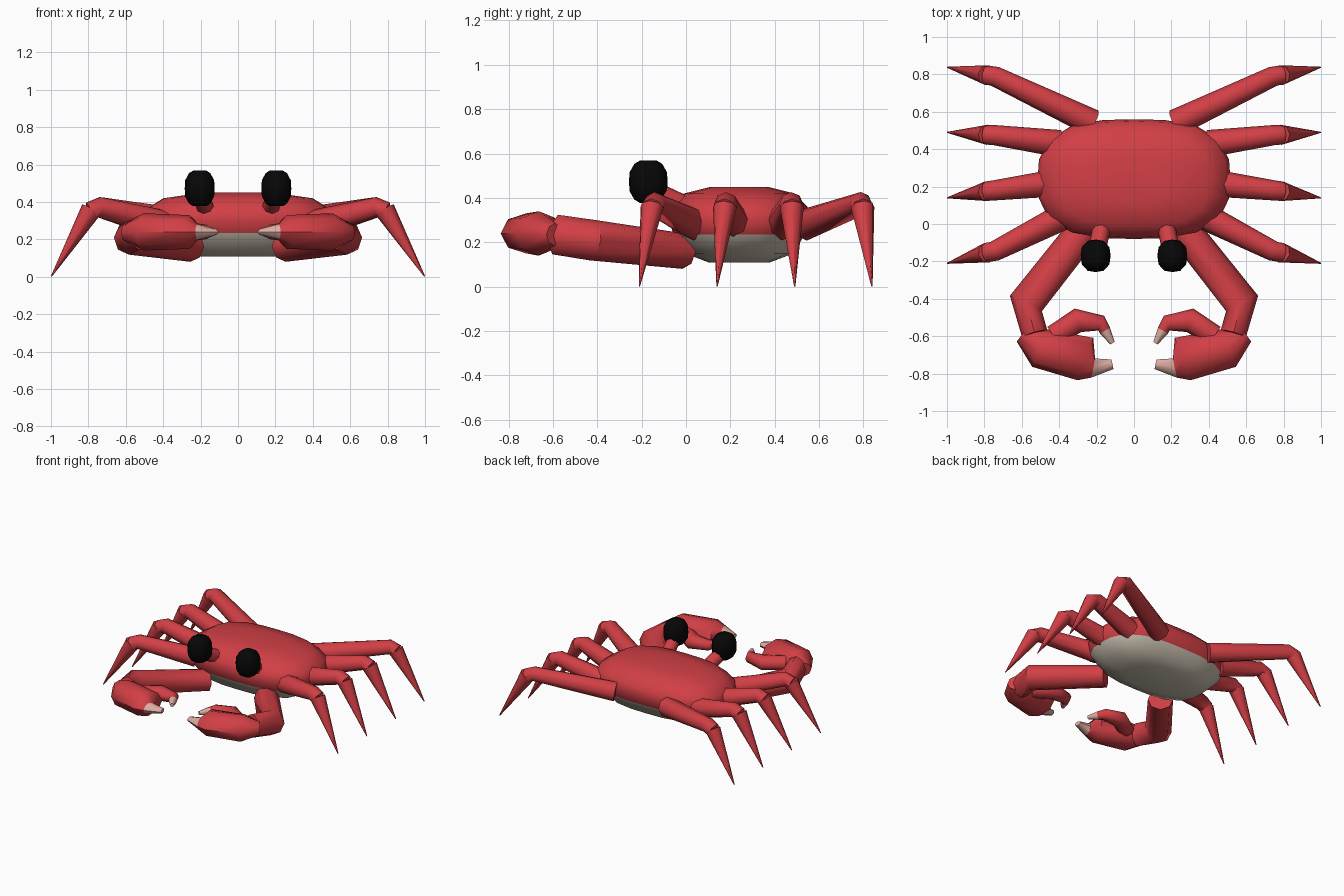
import bpy, bmesh, math
from mathutils import Vector

cube = bpy.data.objects.get("Cube")
if cube:
    bpy.data.objects.remove(cube, do_unlink=True)


def material(name, rgb):
    mat = bpy.data.materials.new(name)
    mat.use_nodes = True
    mat.diffuse_color = (*rgb, 1)
    mat.node_tree.nodes["Principled BSDF"].inputs["Base Color"].default_value = (*rgb, 1)
    return mat


RED = material("shell red", (0.64, 0.05, 0.06))
BELLY = material("belly beige", (0.58, 0.52, 0.43))
TIP = material("claw tip pink", (0.74, 0.42, 0.36))
BLACK = material("eye black", (0.002, 0.002, 0.002))


def loft(name, rings, mats, pick=lambda i: 0):
    """Skin a list of point rings; pick(i) gives the material of band i."""
    bm = bmesh.new()
    loops = [[bm.verts.new(p) for p in ring] for ring in rings]
    n = len(loops[0])
    for i, (a, b) in enumerate(zip(loops, loops[1:])):
        for k in range(n):
            m = (k + 1) % n
            bm.faces.new((a[k], a[m], b[m], b[k])).material_index = pick(i)
    bm.faces.new(loops[0]).material_index = pick(0)
    bm.faces.new(loops[-1]).material_index = pick(len(loops) - 2)
    bmesh.ops.recalc_face_normals(bm, faces=bm.faces)
    mesh = bpy.data.meshes.new(name)
    bm.to_mesh(mesh)
    bm.free()
    for mat in mats:
        mesh.materials.append(mat)
    obj = bpy.data.objects.new(name, mesh)
    bpy.context.collection.objects.link(obj)
    bpy.ops.object.select_all(action='DESELECT')
    obj.select_set(True)
    bpy.context.view_layer.objects.active = obj
    bpy.ops.object.shade_smooth_by_angle(angle=math.radians(50))


def rounded_ring(cx, cy, z, rx, ry, sides, power):
    """Horizontal superellipse."""
    pts = []
    for k in range(sides):
        a = 2 * math.pi * k / sides
        c, s = math.cos(a), math.sin(a)
        f = (abs(c) ** power + abs(s) ** power) ** (-1 / power)
        pts.append((cx + rx * f * c, cy + ry * f * s, z))
    return pts


def tube(name, path, mats, side, pick=lambda i: 0, sides=8):
    """Tapered tube; path entries are (x, y, z, flat radius, upright radius)."""
    pts = [Vector((p[0] * side, p[1], p[2])) for p in path]
    angles = [2 * math.pi * k / sides for k in range(sides)]
    rings = []
    for i, (p, spec) in enumerate(zip(pts, path)):
        t = (pts[min(i + 1, len(pts) - 1)] - pts[max(i - 1, 0)]).normalized()
        u = t.cross(Vector((0, 0, 1))).normalized()
        v = u.cross(t)
        rings.append([p + u * spec[3] * math.cos(a) + v * spec[4] * math.sin(a)
                      for a in angles])
    loft(name, rings, mats, pick)


# Body: rounded shell with a pale underside
levels = [(0.11, 0.22, 0.14), (0.15, 0.41, 0.245), (0.235, 0.495, 0.295),
          (0.30, 0.515, 0.32), (0.36, 0.495, 0.308), (0.42, 0.40, 0.25),
          (0.45, 0.19, 0.13)]
loft("body_shell",
     [rounded_ring(0, 0.24, z, rx, ry, 20, 2.9) for z, rx, ry in levels],
     [RED, BELLY], lambda i: 1 if i < 2 else 0)

# Leg layout: hip x, hip y, knee y, foot y
legs = {"front": (0.38, 0.04, -0.145, -0.21), "front_middle": (0.42, 0.22, 0.18, 0.14),
        "rear_middle": (0.40, 0.43, 0.475, 0.49), "rear": (0.22, 0.54, 0.79, 0.838)}

for side, word in ((1, "left"), (-1, "right")):
    # Walking legs: thick upper part with a bevelled knee, pointed lower part
    for label, (hx, hy, ky, fy) in legs.items():
        shin_y = ky + (fy - ky) * 0.12
        tube(f"{word}_{label}_upper_leg",
             [(hx, hy, 0.28, 0.073, 0.073),
              (0.745, ky, 0.373, 0.054, 0.054),
              (0.79, shin_y, 0.35, 0.052, 0.052)], [RED], side)
        tube(f"{word}_{label}_lower_leg",
             [(0.785, shin_y, 0.358, 0.054, 0.056),
              (0.998, fy, 0.002, 0.003, 0.003)], [RED], side)

    # Claw arm with elbow
    tube(f"{word}_claw_arm",
         [(0.25, -0.01, 0.16, 0.088, 0.08),
          (0.578, -0.425, 0.21, 0.095, 0.092),
          (0.53, -0.59, 0.235, 0.07, 0.09)], [RED], side)

    # Palm and fixed finger with pale tip
    tube(f"{word}_claw_palm",
         [(0.595, -0.59, 0.235, 0.05, 0.05),
          (0.505, -0.663, 0.24, 0.108, 0.10),
          (0.26, -0.722, 0.24, 0.121, 0.09),
          (0.218, -0.77, 0.24, 0.052, 0.042),
          (0.115, -0.75, 0.24, 0.026, 0.016)],
         [RED, TIP], side, lambda i: 1 if i == 3 else 0)

    # Movable finger with pale tip
    tube(f"{word}_claw_finger",
         [(0.43, -0.60, 0.24, 0.06, 0.055),
          (0.30, -0.515, 0.24, 0.065, 0.055),
          (0.175, -0.53, 0.24, 0.042, 0.04),
          (0.155, -0.57, 0.24, 0.031, 0.031),
          (0.115, -0.637, 0.24, 0.014, 0.014)],
         [RED, TIP], side, lambda i: 1 if i == 3 else 0)

    # Eye stalk
    tube(f"{word}_eye_stalk",
         [(0.165, 0.02, 0.35, 0.048, 0.048),
          (0.20, -0.15, 0.43, 0.048, 0.048)], [RED], side)

    # Eye
    profile = [(-1, 0.44), (-0.85, 0.72), (-0.45, 0.97), (0, 1),
               (0.45, 0.97), (0.85, 0.72), (1, 0.44)]
    loft(f"{word}_eye",
         [rounded_ring(0.205 * side, -0.17, 0.473 + 0.095 * h, 0.08 * r, 0.087 * r, 12, 2.6)
          for h, r in profile], [BLACK])
